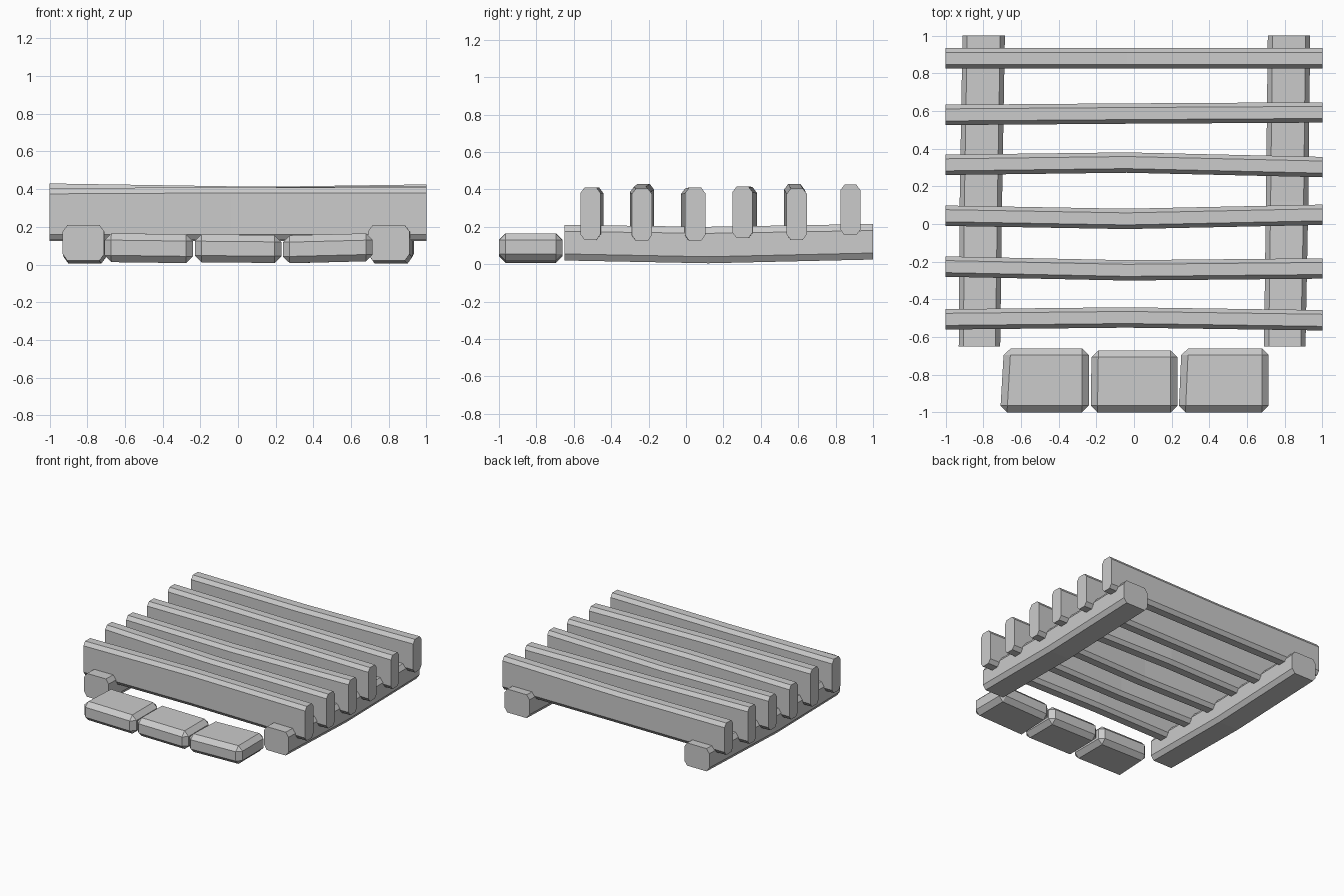
import bpy, bmesh
from mathutils import Vector

if "Cube" in bpy.data.objects:
    bpy.data.objects.remove(bpy.data.objects["Cube"])

grey = bpy.data.materials.new("plain grey")
grey.diffuse_color = (0.6, 0.6, 0.6, 1)
grey.use_nodes = True
grey.node_tree.nodes["Principled BSDF"].inputs["Base Color"].default_value = grey.diffuse_color


def finish(bm, name):
    bmesh.ops.recalc_face_normals(bm, faces=bm.faces)
    me = bpy.data.meshes.new(name)
    bm.to_mesh(me)
    bm.free()
    me.materials.append(grey)
    ob = bpy.data.objects.new(name, me)
    bpy.context.collection.objects.link(ob)
    return ob


def beam(name, sections, axis, ca, cz):
    """Loft chamfered rectangles; section = (position, low, high, bottom, top)."""
    bm = bmesh.new()
    rings = []
    for p, a, b, z0, z1 in sections:
        outline = [(a + ca, z0), (b - ca, z0), (b, z0 + cz), (b, z1 - cz),
                   (b - ca, z1), (a + ca, z1), (a, z1 - cz), (a, z0 + cz)]
        rings.append([bm.verts.new((p, u, z) if axis == "x" else (u, p, z))
                      for u, z in outline])
    for r, s in zip(rings, rings[1:]):
        for i in range(8):
            j = (i + 1) % 8
            bm.faces.new((r[i], r[j], s[j], s[i]))
    bm.faces.new(rings[0])
    bm.faces.new(rings[-1])
    return finish(bm, name)


def block(name, x0, x1, y0, y1, z0, z1, skew, tilt):
    """Roughly hewn block with chamfered edges."""
    bm = bmesh.new()
    bmesh.ops.create_cube(bm, size=1)
    for v in bm.verts:
        c = v.co + Vector((0.5, 0.5, 0.5))
        v.co = (x0 + (x1 - x0) * c.x + skew * c.y * (1 - c.x),
                y0 + (y1 - y0) * c.y,
                z0 + (z1 - z0) * c.z + tilt * (c.x - 0.5))
    bmesh.ops.bevel(bm, geom=list(bm.edges), offset=0.036, segments=1,
                    affect='EDGES', profile=0.5)
    return finish(bm, name)


# Two long bearers running front to back
beam("left_rail", [(-0.65, -0.93, -0.71, 0.02, 0.21),
                   (0.12, -0.925, -0.70, 0.005, 0.20),
                   (1.0, -0.91, -0.685, 0.025, 0.21)], "y", 0.025, 0.035)
beam("right_rail", [(-0.65, 0.69, 0.91, 0.02, 0.21),
                    (0.12, 0.70, 0.925, 0.005, 0.20),
                    (1.0, 0.71, 0.935, 0.025, 0.215)], "y", 0.025, 0.035)

# Six slats on edge: front-face y at left, middle, right; then tops and bottom
slats = [
    ((-0.56, -0.55, -0.565), (0.405, 0.41, 0.41), 0.13),
    ((-0.28, -0.30, -0.29), (0.43, 0.415, 0.405), 0.125),
    ((-0.01, -0.027, -0.005), (0.405, 0.405, 0.41), 0.125),
    ((0.26, 0.272, 0.248), (0.415, 0.41, 0.415), 0.14),
    ((0.525, 0.532, 0.538), (0.43, 0.415, 0.405), 0.13),
    ((0.825, 0.825, 0.825), (0.415, 0.41, 0.425), 0.155),
]
for n, (ys, tops, bottom) in enumerate(slats, 1):
    beam(f"slat_{n}", [(x, y, y + 0.108, bottom, t)
                       for x, y, t in zip((-1, -0.04, 1), ys, tops)],
         "x", 0.022, 0.03)

# Three flat stones in front
block("left_stone", -0.71, -0.24, -1.0, -0.66, 0.01, 0.163, 0.02, -0.006)
block("middle_stone", -0.23, 0.23, -1.0, -0.67, 0.01, 0.158, 0.005, -0.004)
block("right_stone", 0.237, 0.715, -1.0, -0.66, 0.012, 0.16, 0.015, 0.012)
